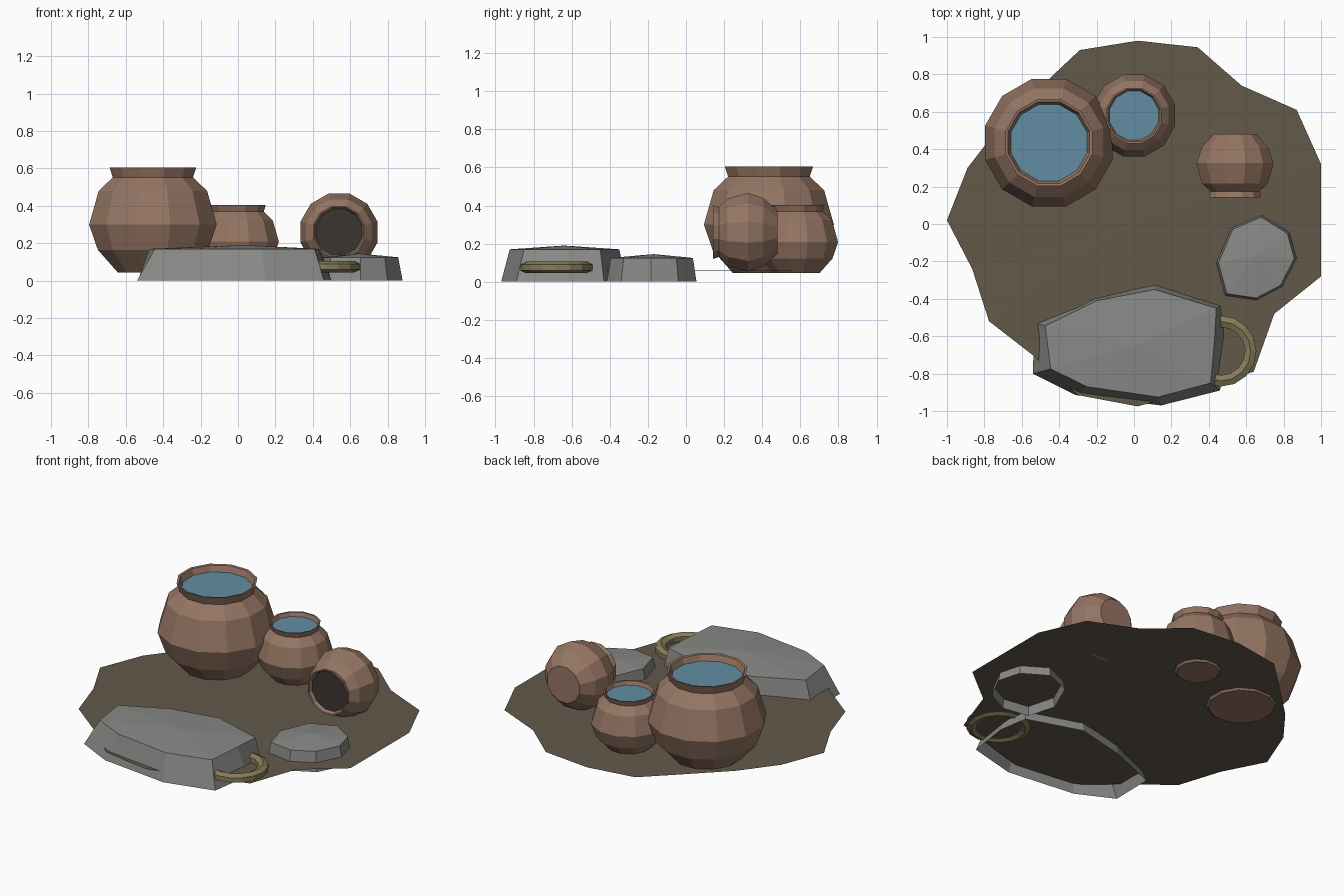
import bpy, bmesh, math
from mathutils import Vector

if "Cube" in bpy.data.objects:
    bpy.data.objects.remove(bpy.data.objects["Cube"])


def material(name, rgb):
    m = bpy.data.materials.new(name)
    m.diffuse_color = (*rgb, 1)
    m.use_nodes = True
    m.node_tree.nodes["Principled BSDF"].inputs["Base Color"].default_value = m.diffuse_color
    return m


clay = material("clay", (0.30, 0.18, 0.125))
water_blue = material("water", (0.12, 0.27, 0.36))
dark = material("dark_inside", (0.045, 0.035, 0.03))
soil = material("soil", (0.125, 0.10, 0.068))
brass = material("brass", (0.24, 0.205, 0.10))
rock = material("rock", (0.25, 0.25, 0.24))


def finish(bm, name, mat, normals=True):
    if normals:
        bmesh.ops.recalc_face_normals(bm, faces=bm.faces)
    me = bpy.data.meshes.new(name)
    bm.to_mesh(me)
    bm.free()
    me.materials.append(mat)
    ob = bpy.data.objects.new(name, me)
    bpy.context.collection.objects.link(ob)
    return ob


def ring(bm, pts, z):
    return [bm.verts.new((x, y, z)) for x, y in pts]


def circle(r, n):
    return [(r * math.cos(math.tau * (i + 0.5) / n),
             r * math.sin(math.tau * (i + 0.5) / n)) for i in range(n)]


def bridge(bm, a, b):
    n = len(a)
    for i in range(n):
        j = (i + 1) % n
        bm.faces.new((a[i], a[j], b[j], b[i]))


def fan(bm, loop, apex):
    c = bm.verts.new(apex)
    for i in range(len(loop)):
        bm.faces.new((loop[i], loop[(i + 1) % len(loop)], c))


# ground patch: ragged 20-sided sheet
outline = [(1, 0), (1, .32), (.87, .61), (.575, .74), (.34, .945), (.02, .98),
           (-.29, .93), (-.46, .77), (-.72, .52), (-.89, .30), (-1, .02),
           (-.865, -.24), (-.775, -.52), (-.53, -.71), (-.3, -.915),
           (.02, -.975), (.29, -.9), (.64, -.79), (.75, -.48), (1, -.28)]
bm = bmesh.new()
fan(bm, ring(bm, outline, .056), (0, 0, .06))
finish(bm, "ground_patch", soil, normals=False)


# stones: open-bottomed slabs with a low peak
def stone(name, base, top, z, peak):
    bm = bmesh.new()
    a, b = ring(bm, base, 0), ring(bm, top, z)
    bridge(bm, a, b)
    fan(bm, b, peak)
    finish(bm, name, rock)


stone("large_stone",
      [(.50, -.62), (.47, -.43), (.12, -.315), (-.21, -.395), (-.535, -.525),
       (-.54, -.80), (-.31, -.915), (.145, -.97), (.46, -.89)],
      [(.43, -.62), (.44, -.45), (.11, -.35), (-.2, -.41), (-.475, -.545),
       (-.445, -.775), (-.25, -.87), (.13, -.925), (.41, -.85)],
      .17, (.03, -.64, .19))
base = [(.88, -.185), (.84, -.04), (.685, .055), (.515, -.015),
        (.43, -.21), (.48, -.39), (.655, -.415), (.80, -.34)]
top = [(.645 + (x - .645) * .9, -.175 + (y + .175) * .92) for x, y in base]
stone("small_stone", base, top, .125, (.65, -.17, .145))

# pots: lathed profile (radius, height) from base to inner lip
profile = [(.195, 0), (.305, .12), (.353, .255), (.30, .435), (.222, .507),
           (.240, .56), (.226, .557), (.205, .505)]
SIDES = 12


def pot(name, loc, scale, filling, fill_mat, tipped=False):
    bm = bmesh.new()
    rings = [ring(bm, circle(r, SIDES), z) for r, z in profile]
    for a, b in zip(rings, rings[1:]):
        bridge(bm, a, b)
    bm.faces.new(rings[0][::-1])
    body = finish(bm, name, clay)
    # filling disc inside the neck
    bm = bmesh.new()
    bm.faces.new(ring(bm, circle(.211, SIDES), .52))
    disc = finish(bm, filling, fill_mat, normals=False)
    for ob in (body, disc):
        ob.location = loc
        ob.scale = (scale,) * 3
        if tipped:
            ob.rotation_euler.x = math.pi / 2


pot("large_pot", (-.455, .435, .045), 1, "large_pot_water", water_blue)
pot("medium_pot", (0, .58, .045), .64, "medium_pot_water", water_blue)
pot("tipped_pot", (.54, .48, .26), .605, "tipped_pot_inside", dark, True)

# ring handle at the end of the large stone
bm = bmesh.new()
loops = []
SEG, CS = 16, 6
for i in range(SEG):
    a = math.tau * i / SEG
    loop = []
    for k in range(CS):
        t = math.tau * (k + .5) / CS
        r = .159 + .035 * math.cos(t)
        loop.append(bm.verts.new((r * math.cos(a), r * math.sin(a), .030 * math.sin(t))))
    loops.append(loop)
for i in range(SEG):
    bridge(bm, loops[i], loops[(i + 1) % SEG])
handle = finish(bm, "ring_handle", brass)
handle.location = (.465, -.68, .075)
